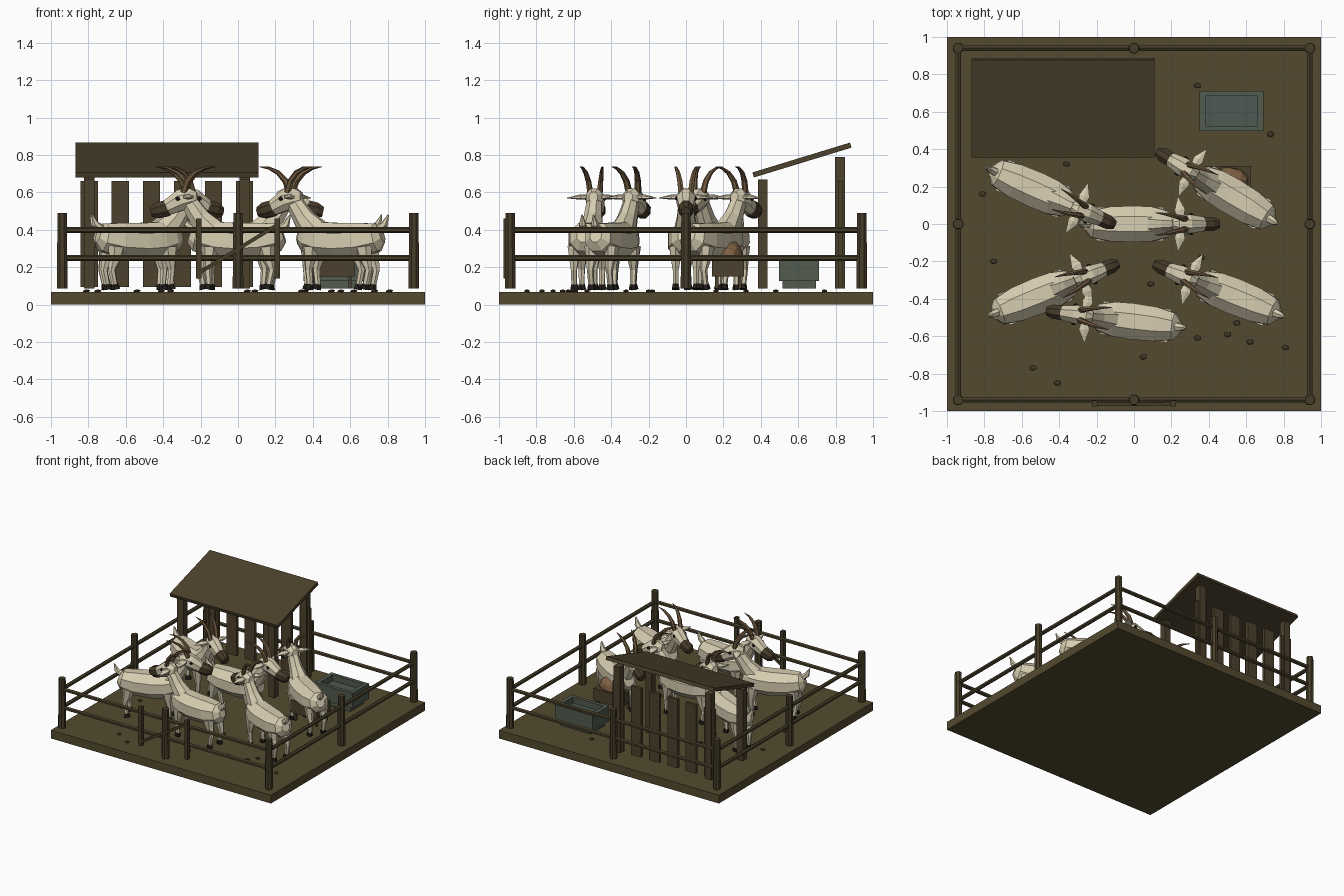
import bpy, bmesh, math
from mathutils import Vector, Matrix

if "Cube" in bpy.data.objects:
    bpy.data.objects.remove(bpy.data.objects["Cube"])

def material(name, rgb):
    m = bpy.data.materials.new(name)
    m.diffuse_color = (*rgb, 1)
    m.use_nodes = True
    m.node_tree.nodes["Principled BSDF"].inputs["Base Color"].default_value = m.diffuse_color
    return m

SOIL = material("soil", (0.088, 0.068, 0.028))
WOOD = material("fence wood", (0.062, 0.048, 0.022))
SHED = material("shed wood", (0.072, 0.053, 0.025))
METAL = material("trough metal", (0.085, 0.105, 0.078))
WATER = material("water", (0.075, 0.098, 0.085))
HAY = material("hay", (0.22, 0.125, 0.06))
CREAM = material("cream coat", (0.68, 0.61, 0.44))
MUZZLE = material("dark brown", (0.062, 0.043, 0.022))
HORN = material("horn brown", (0.17, 0.105, 0.052))
DARK = material("hoof black", (0.015, 0.012, 0.01))

def finish(bm, name, mats):
    bmesh.ops.recalc_face_normals(bm, faces=bm.faces)
    me = bpy.data.meshes.new(name)
    bm.to_mesh(me)
    bm.free()
    for m in mats:
        me.materials.append(m)
    ob = bpy.data.objects.new(name, me)
    bpy.context.collection.objects.link(ob)
    return ob

def box(name, lo, hi, mat):
    bm = bmesh.new()
    lo, hi = Vector(lo), Vector(hi)
    size = hi - lo
    bmesh.ops.create_cube(bm, size=1, matrix=Matrix.Translation((lo + hi) / 2) @ Matrix.Diagonal((*size, 1)))
    return finish(bm, name, [mat])

def tube(bm, pts, radii, sides=8, mat=0, lateral=(0, 1, 0)):
    """Loft elliptical rings (side radius, up radius) along a path."""
    pts = [Vector(p) for p in pts]
    rings = []
    for i, p in enumerate(pts):
        t = (pts[min(i + 1, len(pts) - 1)] - pts[max(i - 1, 0)]).normalized()
        up = t.cross(Vector(lateral)).normalized()
        side = up.cross(t)
        a, b = radii[i]
        ring = []
        for k in range(sides):
            w = 2 * math.pi * (k + 0.5) / sides
            ring.append(bm.verts.new(p + side * a * math.cos(w) + up * b * math.sin(w)))
        rings.append(ring)
    faces = [bm.faces.new(rings[0]), bm.faces.new(rings[-1])]
    for r, s in zip(rings, rings[1:]):
        for k in range(sides):
            j = (k + 1) % sides
            faces.append(bm.faces.new((r[k], r[j], s[j], s[k])))
    for f in faces:
        f.material_index = mat

def rod(name, a, b, r0, r1, mat, sides=8):
    bm = bmesh.new()
    lat = (1, 0, 0) if abs(a[0] - b[0]) < 0.01 else (0, 1, 0)
    tube(bm, [a, b], [(r0, r0), (r1, r1)], sides, 0, lat)
    return finish(bm, name, [mat])

def blob(bm, centre, size, mat=0, sub=1):
    r = bmesh.ops.create_icosphere(bm, subdivisions=sub, radius=1,
                                   matrix=Matrix.Translation(centre) @ Matrix.Diagonal((*size, 1)))
    for f in {f for v in r["verts"] for f in v.link_faces}:
        f.material_index = mat

# ground slab
box("ground_slab", (-1, -1, 0), (1, 1, 0.068), SOIL)

# fence posts and rails
E = 0.94
for x in (-E, 0, E):
    for y in (-E, 0, E):
        if x or y:
            rod("fence_post", (x, y, 0.087), (x, y, 0.49), 0.031, 0.027, WOOD)
for z in (0.25, 0.40):
    for s in (-E, E):
        rod("fence_rail", (-E, s, z), (E, s, z), 0.016, 0.016, WOOD, 6)
        rod("fence_rail", (s, -E, z), (s, E, z), 0.016, 0.016, WOOD, 6)

# gate on the front fence
for x in (-0.21, 0.21):
    box("gate_upright", (x - 0.015, -0.975, 0.14), (x + 0.015, -0.945, 0.46), WOOD)
rod("gate_brace", (-0.2, -0.962, 0.175), (0.2, -0.962, 0.42), 0.014, 0.014, WOOD, 4)

# shed: posts, back planks and sloping roof
for x in (-0.795, 0.035):
    box("shed_front_post", (x - 0.028, 0.385, 0.087), (x + 0.028, 0.437, 0.67), SHED)
    box("shed_back_post", (x - 0.028, 0.797, 0.087), (x + 0.028, 0.85, 0.79), SHED)
for i in range(6):
    x = -0.795 + 0.166 * i
    box("shed_plank", (x - 0.046, 0.812, 0.095), (x + 0.046, 0.836, 0.66), SHED)
roof = box("shed_roof", (-0.49, -0.273, -0.014), (0.49, 0.273, 0.014), SHED)
roof.location = (-0.38, 0.62, 0.773)
roof.rotation_euler.x = math.radians(17)

# water trough
box("trough_foot", (0.38, 0.515, 0.085), (0.66, 0.695, 0.13), METAL)
box("trough_floor", (0.36, 0.505, 0.125), (0.68, 0.705, 0.145), METAL)
for x in (0.35, 0.66):
    box("trough_end", (x, 0.497, 0.125), (x + 0.032, 0.712, 0.25), METAL)
for y in (0.497, 0.684):
    box("trough_side", (0.35, y, 0.125), (0.692, y + 0.028, 0.25), METAL)
box("trough_water", (0.375, 0.52, 0.145), (0.67, 0.69, 0.2), WATER)

# hay feeder
box("feeder_box", (0.38, 0.14, 0.15), (0.625, 0.31, 0.25), SHED)
for x in (0.40, 0.59):
    for y in (0.155, 0.28):
        box("feeder_leg", (x, y, 0.085), (x + 0.018, y + 0.018, 0.15), SHED)
bm = bmesh.new()
blob(bm, (0.5, 0.235, 0.265), (0.115, 0.07, 0.08), sub=2)
finish(bm, "hay_mound", [HAY])

# pebbles
bm = bmesh.new()
for x, y in ((.34, .74), (.73, .48), (-.36, .32), (-.81, .16), (-.75, -.2), (.36, -.18), (.09, -.32), (.55, -.53),
             (.5, -.59), (.34, -.61), (.62, -.63), (.81, -.66), (.05, -.71), (-.54, -.77), (-.41, -.85)):
    blob(bm, (x, y, 0.073), (0.021, 0.016, 0.009))
finish(bm, "pebbles", [MUZZLE])

# goat, facing +x: one mesh shared by the herd
bm = bmesh.new()
tube(bm, [(-.26, 0, .37), (-.23, 0, .36), (-.13, 0, .345), (0, 0, .34), (.1, 0, .347), (.17, 0, .36), (.21, 0, .37)],
     [(.035, .04), (.078, .08), (.1, .1), (.105, .105), (.1, .103), (.08, .085), (.045, .05)])
tube(bm, [(.12, 0, .38), (.19, 0, .46), (.25, 0, .55)], [(.07, .085), (.052, .06), (.042, .048)])   # neck
tube(bm, [(.205, 0, .575), (.235, 0, .572), (.29, 0, .56), (.36, 0, .522), (.38, 0, .513)],
     [(.025, .03), (.048, .055), (.054, .062), (.043, .046), (.036, .04)])                           # head
tube(bm, [(.345, 0, .525), (.37, 0, .515), (.42, 0, .503), (.455, 0, .495)],
     [(.03, .035), (.042, .047), (.041, .046), (.025, .028)], 8, 1)                                  # muzzle
tube(bm, [(-.235, 0, .40), (-.275, 0, .43), (-.295, 0, .48)], [(.024, .024), (.02, .02), (.004, .004)], 6)  # tail
for s in (-1, 1):
    # ears, eyes and swept horns
    tube(bm, [(.25, s * .035, .575), (.245, s * .075, .575), (.235, s * .145, .57)],
         [(.02, .012), (.033, .014), (.002, .002)], 6, 0, (1, 0, 0))
    blob(bm, (.305, s * .05, .567), (.014, .009, .013), 3)
    tube(bm, [(.275, s * .026, .60), (.255, s * .033, .66), (.215, s * .043, .705), (.165, s * .053, .73), (.115, s * .06, .737)],
         [(.017, .019), (.015, .017), (.012, .013), (.008, .008), (.002, .002)], 6, 2)
    # front and back legs with hooves
    for x, bend in ((.13, .012), (-.175, -.028)):
        y = s * .055
        tube(bm, [(x, y, .31), (x + bend * .3, y, .25), (x + bend, y, .185), (x + bend * .4, y, .105)],
             [(.04, .05), (.03, .036), (.018, .02), (.016, .017)], 6)
        tube(bm, [(x + bend * .4, y, .11), (x + bend * .4 + .006, y, .082)], [(.018, .019), (.024, .026)], 6, 3)
herd = [(-.52, .18, -24), (0, 0, 0), (.515, .153, 149), (-.507, -.382, 22), (-.014, -.52, 173), (.53, -.385, 158)]
first = finish(bm, "goat", [CREAM, MUZZLE, HORN, DARK])
for i, (x, y, heading) in enumerate(herd):
    goat = first
    if i:
        goat = bpy.data.objects.new("goat", first.data)
        bpy.context.collection.objects.link(goat)
    goat.location = (x, y, 0)
    goat.rotation_euler.z = math.radians(heading)
